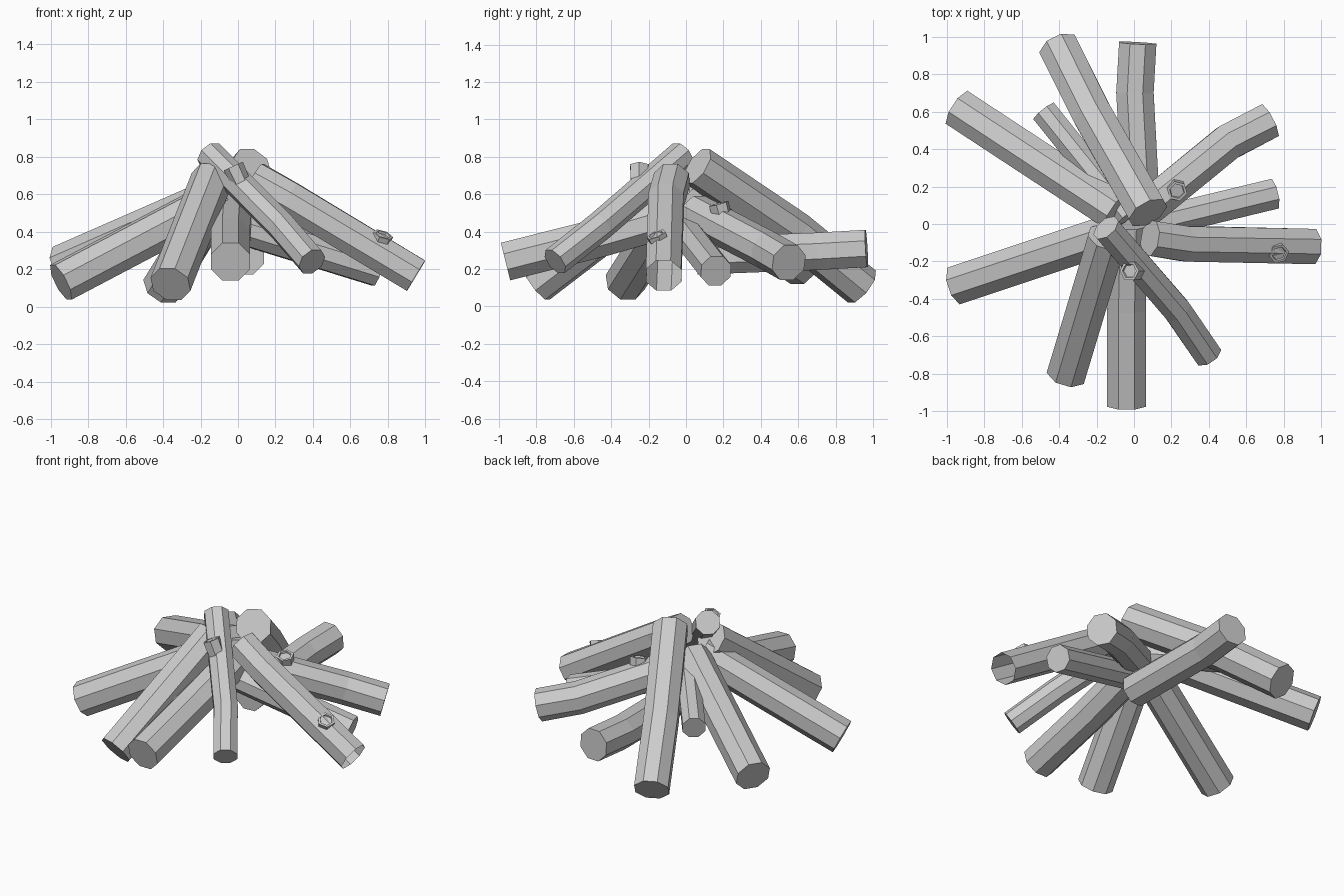
import bpy, bmesh, math
from mathutils import Vector

cube = bpy.data.objects.get("Cube")
if cube:
    bpy.data.objects.remove(cube, do_unlink=True)

# One plain grey for everything
grey = bpy.data.materials.new("plain_grey")
grey.use_nodes = True
colour = (0.6, 0.6, 0.6, 1)
grey.diffuse_color = colour
grey.node_tree.nodes["Principled BSDF"].inputs["Base Color"].default_value = colour


def finish(bm, name):
    bmesh.ops.recalc_face_normals(bm, faces=bm.faces)
    mesh = bpy.data.meshes.new(name)
    bm.to_mesh(mesh)
    bm.free()
    mesh.materials.append(grey)
    obj = bpy.data.objects.new(name, mesh)
    bpy.context.collection.objects.link(obj)
    return obj


def ring(bm, centre, axis, radius, sides):
    """Regular polygon around an axis, with a flat side on top."""
    side = axis.cross(Vector((0, 0, 1))).normalized()
    up = side.cross(axis)
    verts = []
    for i in range(sides):
        a = 2 * math.pi * (i + 0.5) / sides
        verts.append(bm.verts.new(centre + radius * (math.cos(a) * side + math.sin(a) * up)))
    return verts


def skin(bm, rings):
    for a, b in zip(rings, rings[1:]):
        n = len(a)
        for i in range(n):
            bm.faces.new((a[i], a[(i + 1) % n], b[(i + 1) % n], b[i]))


def log(name, radius, *points, open_end=False):
    """Eight-sided log along a path from its inner end to its outer end."""
    pts = [Vector(p) for p in points]
    bm = bmesh.new()
    rings = []
    for i, p in enumerate(pts):
        before = pts[max(i - 1, 0)]
        after = pts[min(i + 1, len(pts) - 1)]
        axis = (after - p).normalized() + (p - before).normalized()
        rings.append(ring(bm, p, axis.normalized(), radius, 8))
    skin(bm, rings)
    bm.faces.new(rings[0])
    if not open_end:
        bm.faces.new(rings[-1])
    finish(bm, name)


def knot(name, base, tip):
    """Hexagonal branch stub with a shallow recess in its end."""
    base, tip = Vector(base), Vector(tip)
    axis = (tip - base).normalized()
    bm = bmesh.new()
    steps = ((base, 0.05), (tip, 0.056), (tip, 0.041), (tip - 0.012 * axis, 0.038))
    rings = [ring(bm, c, axis, r, 6) for c, r in steps]
    skin(bm, rings)
    bm.faces.new(rings[0])
    bm.faces.new(rings[-1])
    finish(bm, name)


# Logs leaning in the front half
log("front_log", 0.112, (-0.03, 0, 0.5), (-0.04, -0.45, 0.37), (-0.04, -0.965, 0.24))
log("front_right_log", 0.112, (-0.14, -0.07, 0.68), (-0.36, -0.80, 0.12))
log("right_log", 0.112, (-0.09, -0.04, 0.58), (-0.945, -0.325, 0.13))
log("front_left_log", 0.08, (-0.15, -0.02, 0.81), (0.23, -0.46, 0.43), (0.395, -0.70, 0.24))
log("left_log", 0.102, (0.085, -0.075, 0.68), (0.27, -0.105, 0.575),
    (0.95, -0.12, 0.165), open_end=True)

# Logs leaning in the back half
log("left_short_log", 0.088, (0, -0.02, 0.42), (0.745, 0.16, 0.19))
log("back_left_log", 0.104, (0.03, 0.05, 0.5), (0.5, 0.435, 0.3), (0.72, 0.55, 0.235))
log("back_log", 0.108, (0.04, 0.06, 0.27), (0.005, 0.7, 0.295), (0.02, 0.965, 0.31))
log("back_tall_log", 0.114, (0.075, 0.06, 0.75), (-0.22, 0.58, 0.4), (-0.4, 0.94, 0.107))
log("back_right_log", 0.114, (-0.09, 0.06, 0.59), (-0.935, 0.615, 0.22))
log("back_right_thin_log", 0.076, (-0.03, 0.04, 0.56), (-0.48, 0.6, 0.42))

# Branch stubs
knot("front_left_knot", (0.03, -0.25, 0.63), (-0.025, -0.25, 0.75))
knot("left_knot", (0.74, -0.12, 0.29), (0.775, -0.16, 0.385))
knot("back_left_knot", (0.22, 0.21, 0.42), (0.23, 0.175, 0.55))
